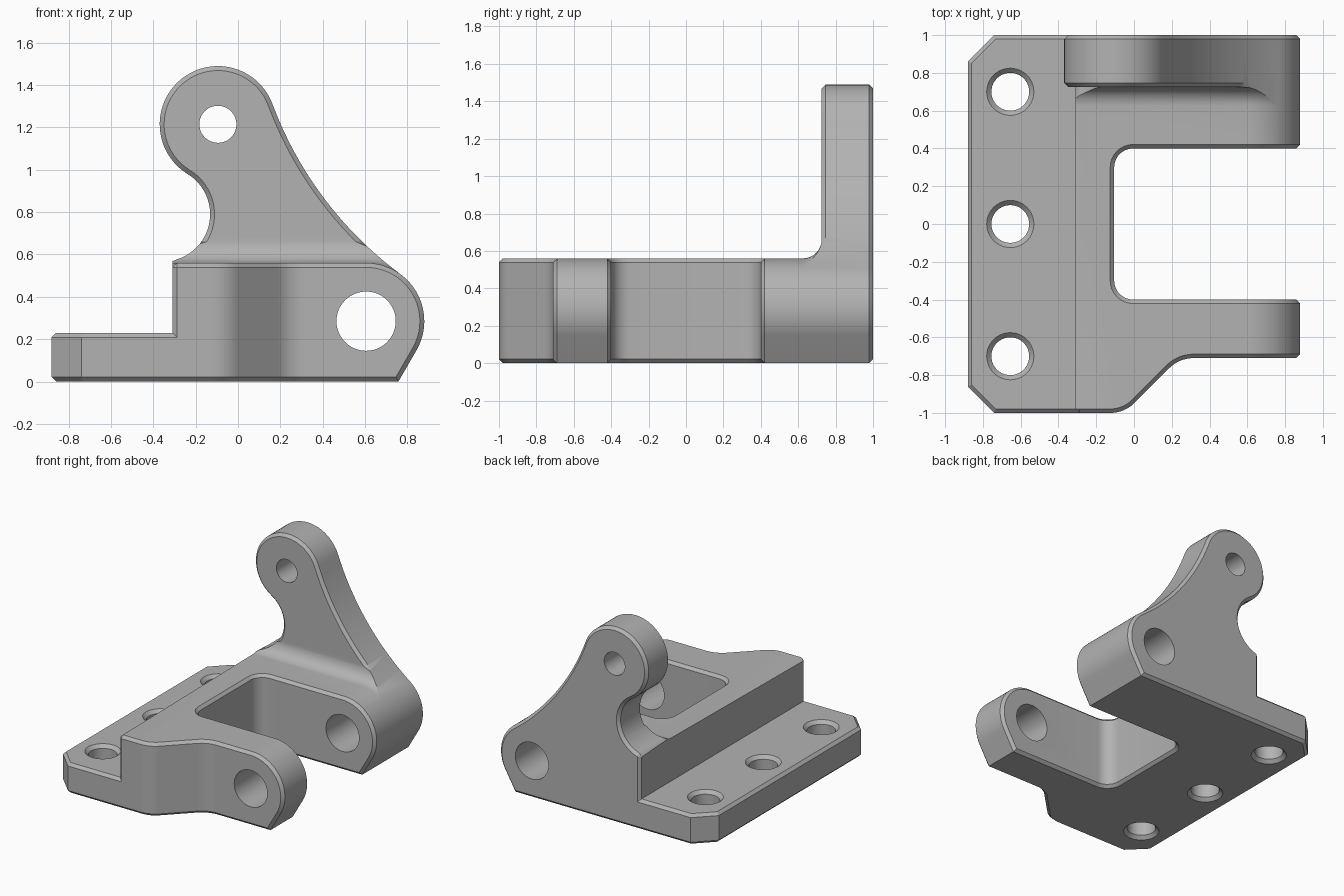
import bpy, bmesh
from math import sin, cos, atan2, acos, radians, pi, hypot
from mathutils import Vector

if "Cube" in bpy.data.objects:
    bpy.data.objects.remove(bpy.data.objects["Cube"])

grey = bpy.data.materials.new("plain grey")
grey.use_nodes = True
colour = (0.45, 0.45, 0.45, 1)
grey.diffuse_color = colour
grey.node_tree.nodes["Principled BSDF"].inputs["Base Color"].default_value = colour


def arc(centre, r, a, b, n):
    steps = [a + (b - a) * i / n for i in range(n + 1)]
    return [(centre[0] + r * cos(t), centre[1] + r * sin(t)) for t in steps]


def rounded(corners, n=8):
    """Polygon whose corners (x, y, radius) are rounded off."""
    out = []
    for i, (x, y, r) in enumerate(corners):
        p = Vector((x, y))
        if not r:
            out.append((x, y))
            continue
        d1 = (Vector(corners[i - 1][:2]) - p).normalized()
        d2 = (Vector(corners[(i + 1) % len(corners)][:2]) - p).normalized()
        half = d1.angle(d2) / 2
        mid = p + (d1 + d2).normalized() * r / sin(half)
        cut = r * cos(half) / sin(half)
        s, e = p + d1 * cut - mid, p + d2 * cut - mid
        a = atan2(s.y, s.x)
        turn = (atan2(e.y, e.x) - a + pi) % (2 * pi) - pi
        out += arc(mid, r, a, a + turn, n)
    return out


def add_object(name, bm):
    bmesh.ops.recalc_face_normals(bm, faces=bm.faces[:])
    mesh = bpy.data.meshes.new(name)
    bm.to_mesh(mesh)
    bm.free()
    mesh.materials.append(grey)
    obj = bpy.data.objects.new(name, mesh)
    bpy.context.collection.objects.link(obj)
    return obj


def prism(points, axis, low, high):
    """Extrude a 2D outline along y or z."""
    clean = [p for i, p in enumerate(points)
             if hypot(p[0] - points[i - 1][0], p[1] - points[i - 1][1]) > 1e-4]
    bm = bmesh.new()
    place = (lambda u, v, t: (u, t, v)) if axis == "Y" else (lambda u, v, t: (u, v, t))
    face = bm.faces.new([bm.verts.new(place(u, v, low)) for u, v in clean])
    top = bmesh.ops.extrude_face_region(bm, geom=[face])["geom"]
    verts = [g for g in top if isinstance(g, bmesh.types.BMVert)]
    bmesh.ops.translate(bm, verts=verts, vec=place(0, 0, high - low))
    bmesh.ops.recalc_face_normals(bm, faces=bm.faces[:])
    return bm


def combine(obj, other, operation):
    mod = obj.modifiers.new("cut", "BOOLEAN")
    mod.operation, mod.solver, mod.object = operation, "EXACT", other
    bpy.context.view_layer.objects.active = obj
    bpy.ops.object.modifier_apply(modifier=mod.name)
    bpy.data.objects.remove(other)


# Main sizes
lug, pivot, R = (-0.095, 1.215), (0.605, 0.285), 0.275
top_z, step_z, step_x, plate_y = 0.56, 0.23, -0.31, 0.725

# Large hollow curve touching both the lug and the pivot boss
big = 1.77
a, b = Vector(lug), Vector(pivot)
span = (b - a).length
normal = Vector((a.y - b.y, b.x - a.x)).normalized()
hollow = (a + b) / 2 + normal * ((big + R) ** 2 - span ** 2 / 4) ** 0.5
to_lug = atan2(hollow.y - a.y, hollow.x - a.x)
to_pivot = atan2(hollow.y - b.y, hollow.x - b.x)

# Small notch behind the lug
notch = (-0.355, 0.79)
notch_r = hypot(notch[0] - lug[0], notch[1] - lug[1]) - R
to_notch = atan2(notch[1] - lug[1], notch[0] - lug[0]) + 2 * pi

# Side outline of the whole bracket
boss = arc(pivot, R, radians(-30), to_pivot, 20)
foot_x = boss[0][0] - boss[0][1] / 3 ** 0.5
outline = [(-1.1, 0), (foot_x, 0)] + boss
outline += arc(hollow, big, to_pivot + pi, to_lug + pi, 20)
outline += arc(lug, R, to_lug, to_notch, 40)
outline += arc(notch, notch_r, to_notch - pi, -acos((step_x - notch[0]) / notch_r), 24)
outline += [(step_x, step_z), (-1.1, step_z)]
bracket = add_object("bracket", prism(outline, "Y", -1.2, 1.2))

# Plan outline: clipped flange corners, fork gap and narrowed front arm
plan = rounded([(-0.88, -0.86, 0), (-0.74, -1, 0), (-0.05, -1, 0.18), (0.24, -0.71, 0.18),
                (1.2, -0.71, 0), (1.2, -0.4, 0), (-0.105, -0.4, 0.1), (-0.105, 0.4, 0.1),
                (1.2, 0.4, 0), (1.2, 1, 0), (-0.74, 1, 0), (-0.88, 0.86, 0)])
combine(bracket, add_object("plan_cutter", prism(plan, "Z", -0.2, 1.8)), "INTERSECT")

# Clear the space in front of the upright, leaving a fillet at its root
end = to_pivot + radians(4)
curve = arc(pivot, R, pi / 2, end, 10)
leave = (curve[-1][0] + 0.6 * sin(end), curve[-1][1] - 0.6 * cos(end))
clear = [(-1.2, top_z)] + curve + [leave, (leave[0], 1.8), (-1.2, 1.8)]
bm = prism(clear, "Y", -1.3, plate_y)
root = [e for e in bm.edges
        if all(v.co.y > plate_y - 0.01 and v.co.z < 1 for v in e.verts)]
bmesh.ops.bevel(bm, geom=root, offset=0.1, segments=8, profile=0.5, affect="EDGES")
combine(bracket, add_object("clearance_cutter", bm), "DIFFERENCE")


# Chamfer the outer edges
def needs_chamfer(e):
    if len(e.link_faces) != 2 or e.calc_face_angle_signed() < radians(32):
        return False
    p, q = (v.co for v in e.verts)
    mid = (p + q) / 2
    upright_corner = mid.x < -0.7 and abs(p.z - q.z) > 0.1
    foot = mid.x > 0.7 and mid.z < 0.01 and abs(p.x - q.x) < 0.001
    fillet = plate_y - 0.0995 < mid.y < plate_y - 0.001 and mid.z > 0.3 and abs(p.y - q.y) < 0.2
    return not (upright_corner or foot or fillet)


bm = bmesh.new()
bm.from_mesh(bracket.data)
bmesh.ops.remove_doubles(bm, verts=bm.verts[:], dist=0.0005)
bmesh.ops.bevel(bm, geom=[e for e in bm.edges if needs_chamfer(e)], offset=0.021,
                segments=1, profile=0.5, affect="EDGES", clamp_overlap=False)
bm.to_mesh(bracket.data)
bm.free()

# Pivot and lug holes
for centre, r in ((pivot, 0.14), (lug, 0.0875)):
    ring = arc(centre, r, 0, 2 * pi, 48)[:-1]
    combine(bracket, add_object("pin_cutter", prism(ring, "Y", -1.3, 1.3)), "DIFFERENCE")

# Countersunk bolt holes in the flange
for y in (-0.7, 0, 0.7):
    bm = bmesh.new()
    rings = []
    for z, r in ((-0.025, 0.15), (0.025, 0.1), (step_z - 0.025, 0.1), (step_z + 0.025, 0.15)):
        rings.append([bm.verts.new((u, v, z))
                      for u, v in arc((-0.655, y), r, 0, 2 * pi, 40)[:-1]])
    for low, high in zip(rings, rings[1:]):
        for i in range(len(low)):
            bm.faces.new((low[i - 1], low[i], high[i], high[i - 1]))
    bm.faces.new(rings[0])
    bm.faces.new(rings[-1])
    combine(bracket, add_object("bolt_cutter", bm), "DIFFERENCE")

bpy.ops.object.select_all(action="DESELECT")
bracket.select_set(True)
bpy.context.view_layer.objects.active = bracket
bpy.ops.object.shade_smooth_by_angle(angle=radians(30))
